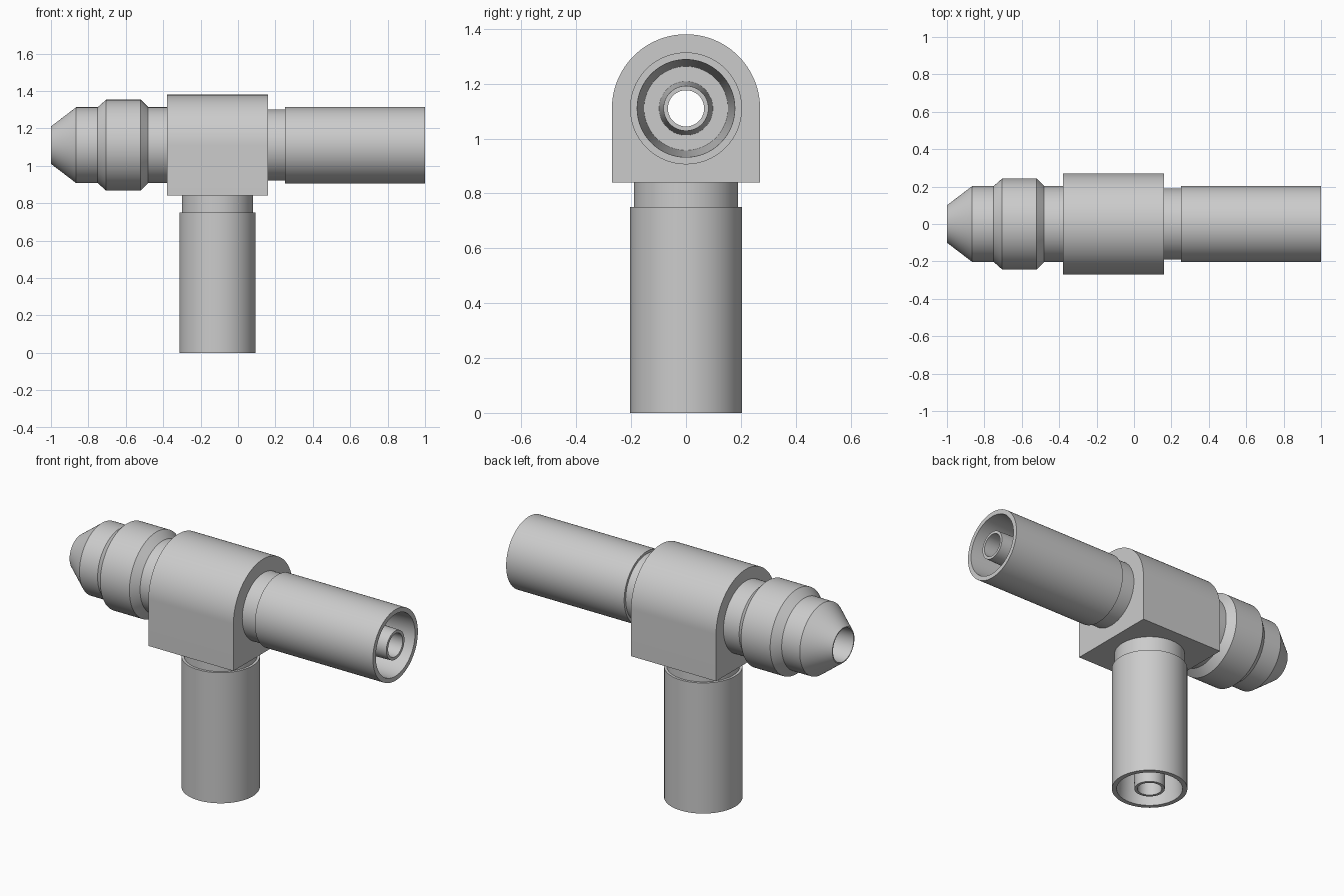
import bpy, bmesh, math
from mathutils import Matrix, Vector

cube = bpy.data.objects.get("Cube")
if cube:
    bpy.data.objects.remove(cube)

grey = bpy.data.materials.new("light grey")
grey.use_nodes = True
colour = (0.6, 0.6, 0.6, 1)
grey.diffuse_color = colour
grey.node_tree.nodes["Principled BSDF"].inputs["Base Color"].default_value = colour

AXIS_Z = 1.11      # height of the main run
BRANCH_X = -0.11   # position of the downward branch
BORE = 0.066
SEGMENTS = 96


def make_object(name, bm):
    bmesh.ops.recalc_face_normals(bm, faces=bm.faces)
    mesh = bpy.data.meshes.new(name)
    bm.to_mesh(mesh)
    bm.free()
    mesh.materials.append(grey)
    obj = bpy.data.objects.new(name, mesh)
    bpy.context.collection.objects.link(obj)
    return obj


def smooth(obj):
    bpy.ops.object.select_all(action='DESELECT')
    obj.select_set(True)
    bpy.context.view_layer.objects.active = obj
    bpy.ops.object.shade_smooth_by_angle(angle=math.radians(25))


def lathe(name, profile, origin, direction):
    """Spin a closed (distance, radius) profile about an axis."""
    bm = bmesh.new()
    turn = Vector((0, 0, 1)).rotation_difference(Vector(direction)).to_matrix().to_4x4()
    place = Matrix.Translation(origin) @ turn
    rings = []
    for i in range(SEGMENTS):
        a = math.tau * i / SEGMENTS
        rings.append([bm.verts.new(place @ Vector((r * math.cos(a), r * math.sin(a), d)))
                      for d, r in profile])
    n = len(profile)
    for i, ring in enumerate(rings):
        following = rings[(i + 1) % SEGMENTS]
        for j in range(n):
            k = (j + 1) % n
            bm.faces.new((ring[j], following[j], following[k], ring[k]))
    obj = make_object(name, bm)
    smooth(obj)
    return obj


def cutter(name, length, matrix):
    bm = bmesh.new()
    bmesh.ops.create_cone(bm, cap_ends=True, segments=SEGMENTS, radius1=BORE,
                          radius2=BORE, depth=length, matrix=matrix)
    obj = make_object(name, bm)
    obj.hide_render = True
    return obj


# Arched tee body, extruded along x
bm = bmesh.new()
half = 0.27
outline = [(half, 0.84)]
outline += [(half * math.cos(a), AXIS_Z + half * math.sin(a))
            for a in (math.pi * i / 64 for i in range(65))]
outline += [(-half, 0.84)]
face = bm.faces.new([bm.verts.new((-0.38, y, z)) for y, z in outline])
grown = bmesh.ops.extrude_face_region(bm, geom=[face])["geom"]
bmesh.ops.translate(bm, vec=(0.54, 0, 0),
                    verts=[g for g in grown if isinstance(g, bmesh.types.BMVert)])
body = make_object("tee_body", bm)

# Passages drilled through the body
cutters = [
    cutter("run_bore", 1, Matrix.Translation((BRANCH_X, 0, AXIS_Z))
           @ Matrix.Rotation(math.pi / 2, 4, 'Y')),
    cutter("branch_bore", 0.5, Matrix.Translation((BRANCH_X, 0, AXIS_Z - 0.25))),
]
bpy.context.view_layer.objects.active = body
for tool in cutters:
    mod = body.modifiers.new("drill", 'BOOLEAN')
    mod.operation = 'DIFFERENCE'
    mod.solver = 'EXACT'
    mod.object = tool
    bpy.ops.object.modifier_apply(modifier=mod.name)
for tool in cutters:
    bpy.data.objects.remove(tool)
smooth(body)

# Sleeved sockets with a tapered inner nozzle, measured from the body face
socket = [(0, BORE), (0, 0.19), (0.09, 0.19), (0.09, 0.204), (0.84, 0.204),
          (0.84, 0.178), (0.24, 0.153), (0.24, 0.098), (0.84, 0.082), (0.84, BORE)]
lathe("left_socket", socket, (0.16, 0, AXIS_Z), (1, 0, 0))
lathe("branch_socket", socket, (BRANCH_X, 0, 0.84), (0, 0, -1))

# Collared plug with a conical tip and tapered bore
plug = [(0, BORE), (0, 0.203), (0.10, 0.203), (0.14, 0.243), (0.325, 0.243),
        (0.37, 0.203), (0.485, 0.203), (0.62, 0.1), (0.62, 0.094),
        (0.06, 0.08), (0.06, BORE)]
lathe("right_plug", plug, (-0.38, 0, AXIS_Z), (-1, 0, 0))
